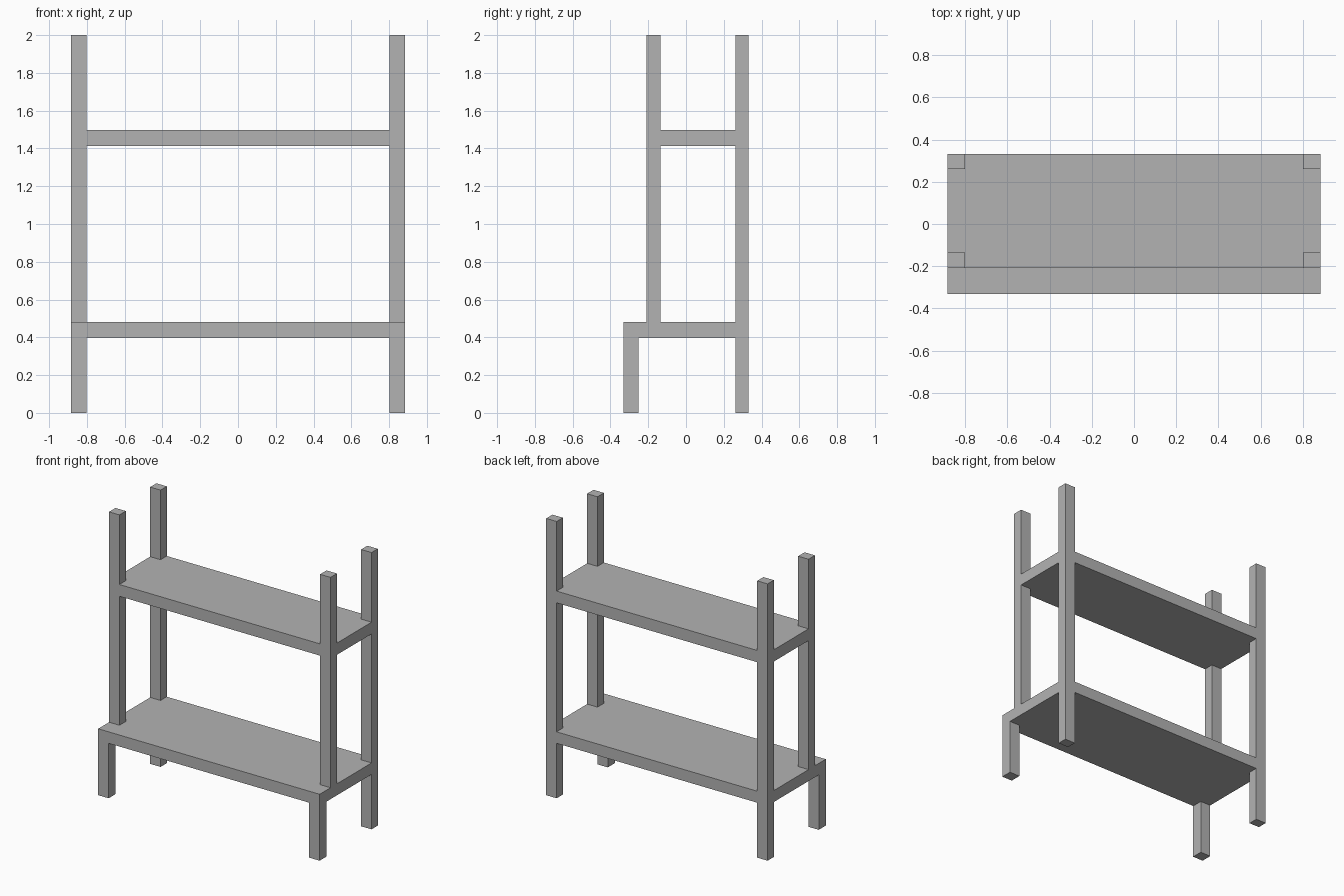
import bpy
import bmesh

cube = bpy.data.objects.get("Cube")
if cube:
    bpy.data.objects.remove(cube, do_unlink=True)

# Single flat grey
grey = bpy.data.materials.new("plain_grey")
grey.use_nodes = True
colour = (0.45, 0.45, 0.45, 1)
grey.diffuse_color = colour
grey.node_tree.nodes["Principled BSDF"].inputs["Base Color"].default_value = colour


def box(name, x, y, z):
    """Box spanning the (low, high) ranges given on each axis."""
    bm = bmesh.new()
    bmesh.ops.create_cube(bm, size=1)
    for v in bm.verts:
        v.co = [r[0] if c < 0 else r[1] for c, r in zip(v.co, (x, y, z))]
    mesh = bpy.data.meshes.new(name)
    bm.to_mesh(mesh)
    bm.free()
    mesh.materials.append(grey)
    obj = bpy.data.objects.new(name, mesh)
    bpy.context.collection.objects.link(obj)
    return obj


HALF_W, INNER = 0.885, 0.802      # outer and inner x of the posts
REAR = (0.261, 0.332)             # y ranges of the uprights
FRONT = (-0.208, -0.135)
FRONT_LEG = (-0.332, -0.252)
LOWER = (0.397, 0.48)             # z ranges of the shelves
UPPER = (1.412, 1.497)
TOP = 2.0

# Shelves
box("lower_shelf", (-HALF_W, HALF_W), (FRONT_LEG[0], REAR[1]), LOWER)
box("upper_shelf", (-HALF_W, HALF_W), (FRONT[0], REAR[1]), UPPER)

# Legs and posts, in flush sections between the shelves
sections = [
    ("front_leg", FRONT_LEG, (0, LOWER[0])),
    ("rear_leg", REAR, (0, LOWER[0])),
    ("front_middle_post", FRONT, (LOWER[1], UPPER[0])),
    ("rear_middle_post", REAR, (LOWER[1], UPPER[0])),
    ("front_top_post", FRONT, (UPPER[1], TOP)),
    ("rear_top_post", REAR, (UPPER[1], TOP)),
]
for name, y, z in sections:
    box("left_" + name, (INNER, HALF_W), y, z)
    box("right_" + name, (-HALF_W, -INNER), y, z)
